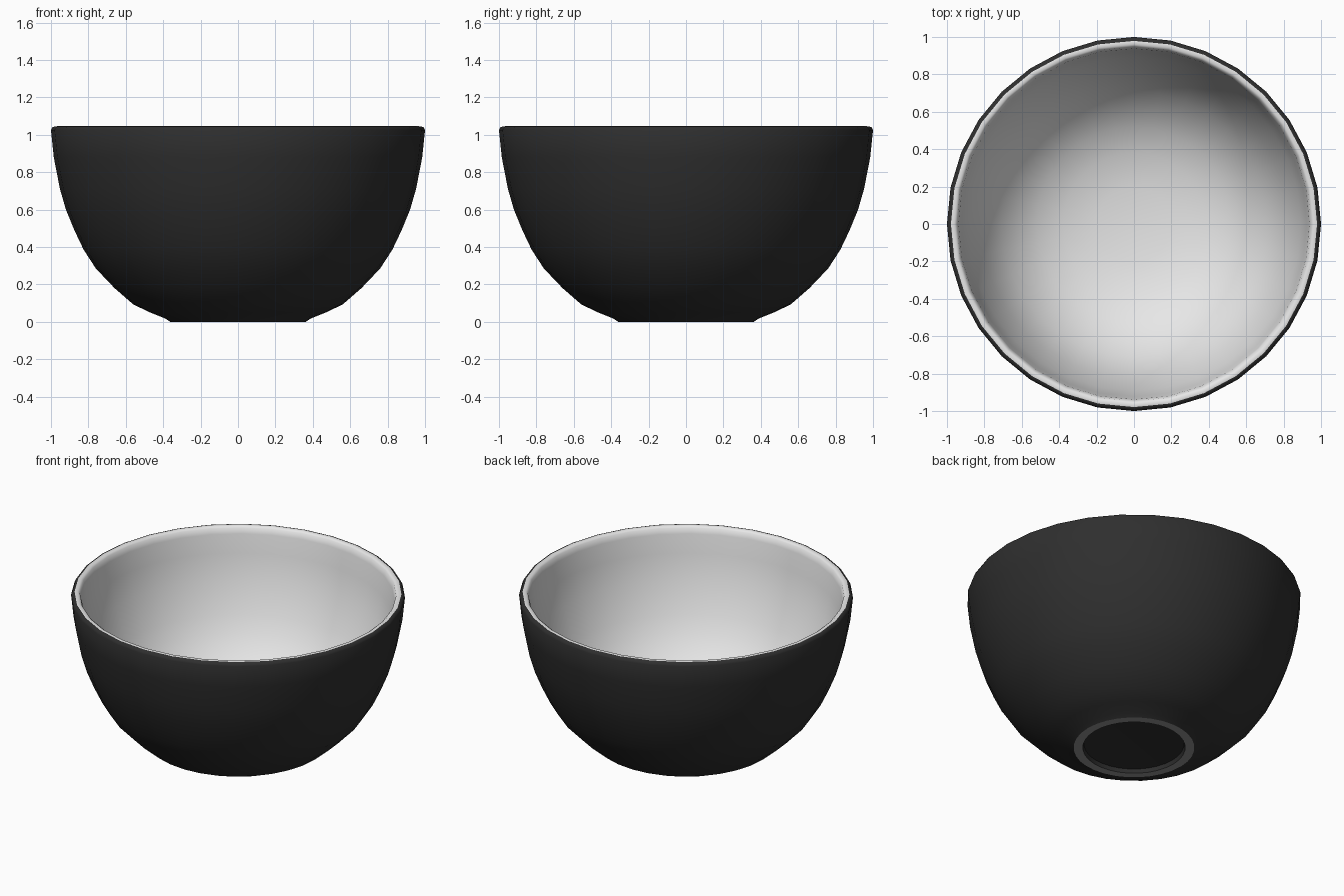
import bpy
import bmesh
from math import cos, sin, tau, radians

SIDES = 32

cube = bpy.data.objects.get("Cube")
if cube:
    bpy.data.objects.remove(cube, do_unlink=True)


def make_material(name, value):
    mat = bpy.data.materials.new(name)
    mat.use_nodes = True
    color = (value, value, value, 1)
    mat.diffuse_color = color
    bsdf = mat.node_tree.nodes["Principled BSDF"]
    bsdf.inputs["Base Color"].default_value = color
    return mat


black = make_material("black glaze", 0.028)
white = make_material("white glaze", 0.8)
grey = make_material("bare grey clay", 0.28)


def lathe(name, sections):
    """Revolve joined (material, profile) sections of (radius, height) points."""
    bm = bmesh.new()

    def ring(r, z):
        if r == 0:
            return [bm.verts.new((0, 0, z))] * SIDES
        return [bm.verts.new((r * cos(tau * i / SIDES), r * sin(tau * i / SIDES), z))
                for i in range(SIDES)]

    previous = None
    for index, (mat, profile) in enumerate(sections):
        for point in profile:
            current = ring(*point)
            if previous:
                for i in range(SIDES):
                    j = (i + 1) % SIDES
                    corners = [previous[i], previous[j], current[j], current[i]]
                    face = bm.faces.new(list(dict.fromkeys(corners)))
                    face.material_index = index
            previous = current
    bmesh.ops.recalc_face_normals(bm, faces=bm.faces)
    mesh = bpy.data.meshes.new(name)
    bm.to_mesh(mesh)
    bm.free()
    for mat, profile in sections:
        mesh.materials.append(mat)
    obj = bpy.data.objects.new(name, mesh)
    bpy.context.collection.objects.link(obj)
    bpy.ops.object.select_all(action="DESELECT")
    obj.select_set(True)
    bpy.context.view_layer.objects.active = obj
    bpy.ops.object.shade_smooth_by_angle(angle=radians(50))
    return obj


# Recess under the bowl, foot ring, outer wall, then rim and inner wall
recess = [(0, 0.03), (0.2, 0.03), (0.3, 0.025), (0.307, 0)]
foot = [(0.362, 0)]
outer_wall = [(0.39, 0.018), (0.47, 0.05), (0.56, 0.093), (0.66, 0.18), (0.76, 0.285),
              (0.825, 0.385), (0.875, 0.49), (0.92, 0.6), (0.952, 0.71),
              (0.985, 0.88), (1, 1.025), (0.992, 1.04), (0.979, 1.045)]
inner_wall = [(0.96, 1.046), (0.947, 1.036), (0.938, 1.0), (0.923, 0.88), (0.892, 0.72),
              (0.82, 0.52), (0.77, 0.42), (0.71, 0.33), (0.62, 0.235), (0.52, 0.165),
              (0.38, 0.105), (0.2, 0.075), (0, 0.068)]

bowl = lathe("bowl", [(black, recess), (grey, foot), (black, outer_wall), (white, inner_wall)])

# The unglazed foot ring is flat
for face in bowl.data.polygons:
    if face.material_index == 1:
        face.use_smooth = False
